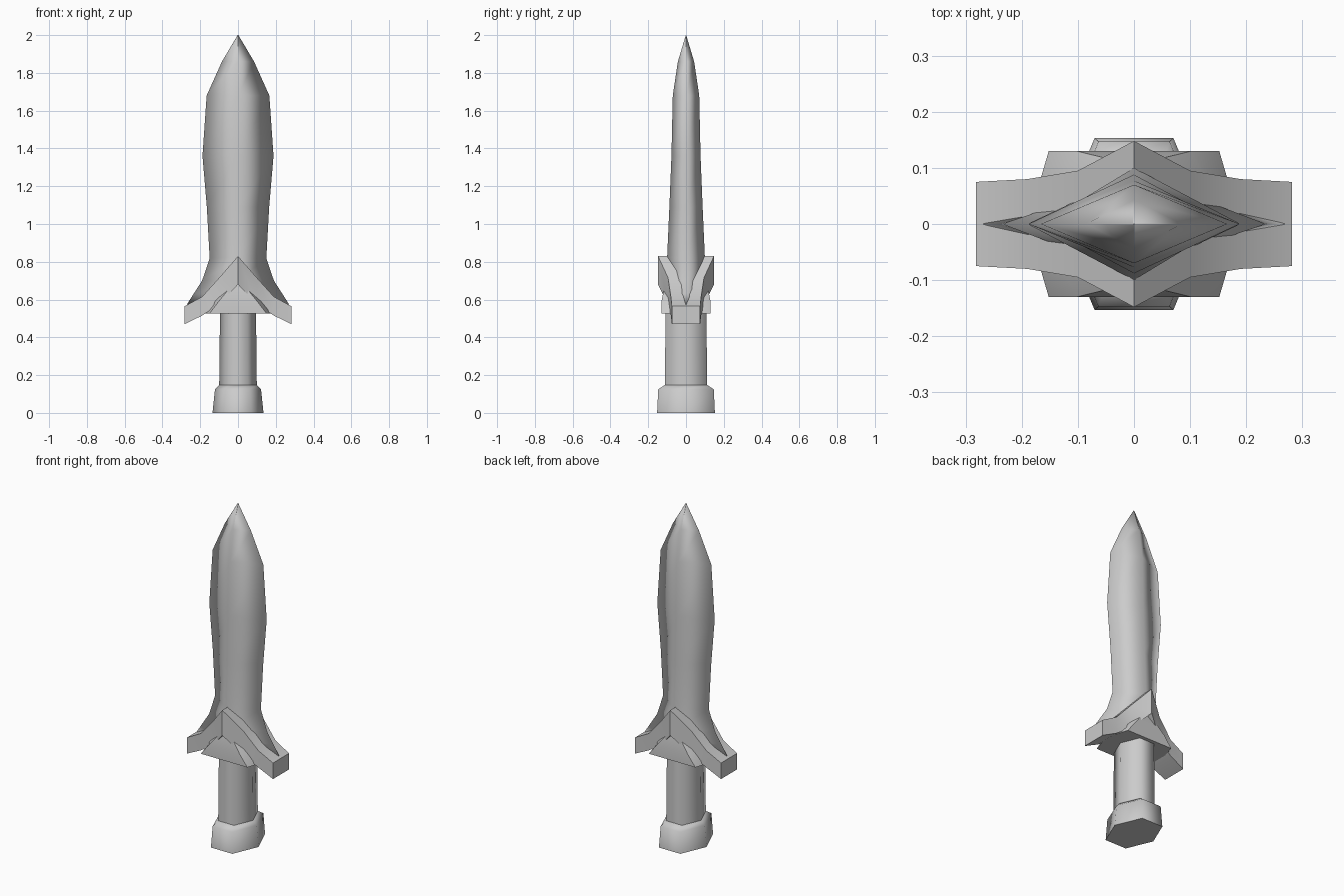
import bpy, bmesh, math

cube = bpy.data.objects.get("Cube")
if cube:
    bpy.data.objects.remove(cube, do_unlink=True)

GREY = (0.6, 0.6, 0.6, 1.0)
grey = bpy.data.materials.new("plain grey")
grey.use_nodes = True
grey.diffuse_color = GREY
grey.node_tree.nodes["Principled BSDF"].inputs["Base Color"].default_value = GREY


def loft(name, rings, angle):
    """Skin a stack of equal closed rings, cap both ends, shade smooth."""
    bm = bmesh.new()
    loops = [[bm.verts.new(p) for p in ring] for ring in rings]
    count = len(loops[0])
    for low, high in zip(loops, loops[1:]):
        for i in range(count):
            j = (i + 1) % count
            bm.faces.new((low[i], low[j], high[j], high[i]))
    bm.faces.new(loops[0][::-1])
    bm.faces.new(loops[-1])
    bmesh.ops.remove_doubles(bm, verts=bm.verts, dist=0.0001)
    bmesh.ops.recalc_face_normals(bm, faces=bm.faces)
    mesh = bpy.data.meshes.new(name)
    bm.to_mesh(mesh)
    bm.free()
    mesh.materials.append(grey)
    obj = bpy.data.objects.new(name, mesh)
    bpy.context.collection.objects.link(obj)
    bpy.ops.object.select_all(action='DESELECT')
    obj.select_set(True)
    bpy.context.view_layer.objects.active = obj
    bpy.ops.object.shade_smooth_by_angle(angle=math.radians(angle))
    return obj


def diamond(w, d, z):
    return [(w, 0, z), (0, d, z), (-w, 0, z), (0, -d, z)]


def hexagon(w, d, z, flat=0.52):
    f = w * flat
    return [(w, 0, z), (f, d, z), (-f, d, z), (-w, 0, z), (-f, -d, z), (f, -d, z)]


# Blade: half width, half depth, height, flaring out over the guard
blade = [(0.27, 0.07, 0.575), (0.235, 0.08, 0.63), (0.19, 0.09, 0.70), (0.15, 0.1, 0.82),
         (0.165, 0.088, 1.09), (0.188, 0.077, 1.36), (0.166, 0.07, 1.68),
         (0.085, 0.043, 1.86), (0.002, 0.001, 2.0)]
loft("blade", [diamond(*s) for s in blade], 180)

# Guard: solid chevron, lofted along x; x, half depth, underside, top
half = [(0, 0.148, 0.68, 0.83), (0.1, 0.095, 0.575, 0.715),
        (0.19, 0.08, 0.515, 0.615), (0.282, 0.075, 0.47, 0.565)]
stations = [(-x, d, b, t) for x, d, b, t in half[:0:-1]] + half
loft("guard", [[(x, -d, b), (x, d, b), (x, d, t), (x, -d, t)]
               for x, d, b, t in stations], 50)

# Collar under the guard arch
loft("collar", [hexagon(0.19, 0.13, 0.525, 0.8), hexagon(0.17, 0.13, 0.59, 0.6),
                hexagon(0.07, 0.11, 0.69, 0.3)], 40)

# Grip and pommel share a six-sided section
loft("grip", [hexagon(0.1, 0.112, 0.1), hexagon(0.095, 0.108, 0.56)], 70)
loft("pommel", [hexagon(0.135, 0.153, 0), hexagon(0.122, 0.147, 0.125),
                hexagon(0.1, 0.112, 0.148)], 70)
